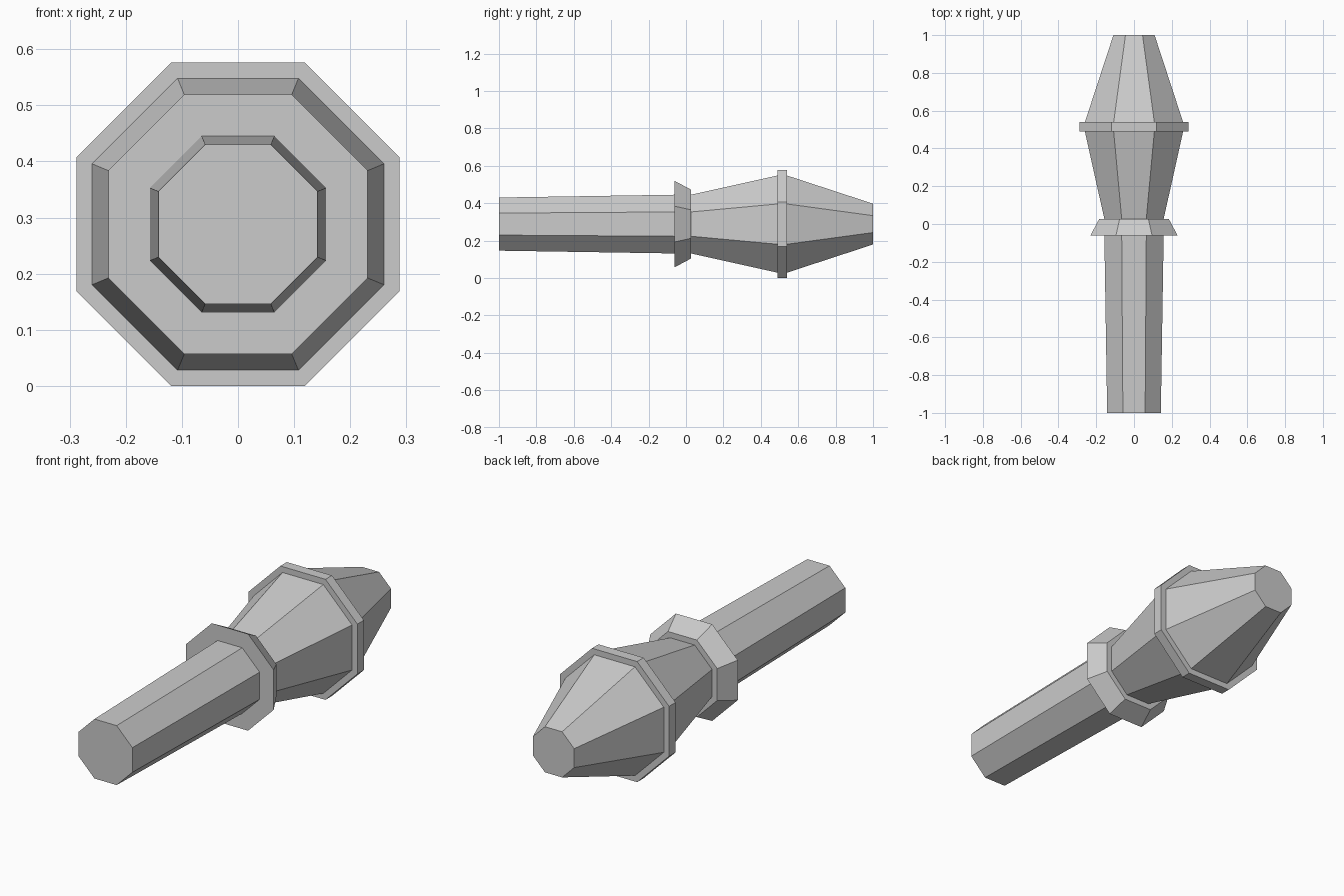
import bpy, bmesh, math

if "Cube" in bpy.data.objects:
    bpy.data.objects.remove(bpy.data.objects["Cube"])

SIDES = 8
CENTRE_Z = 0.288


def octagon_part(name, profile, cap_start=False, cap_end=False):
    """Sweep (y, apothem) pairs into an eight-sided body along the y axis."""
    bm = bmesh.new()
    rings = []
    for y, apothem in profile:
        r = apothem / math.cos(math.pi / SIDES)
        ring = []
        for i in range(SIDES):
            a = (i + 0.5) * 2 * math.pi / SIDES
            ring.append(bm.verts.new((r * math.cos(a), y, CENTRE_Z + r * math.sin(a))))
        rings.append(ring)
    for a, b in zip(rings, rings[1:]):
        for i in range(SIDES):
            j = (i + 1) % SIDES
            bm.faces.new((a[i], b[i], b[j], a[j]))
    if cap_start:
        bm.faces.new(rings[0])
    if cap_end:
        bm.faces.new(rings[-1][::-1])
    mesh = bpy.data.meshes.new(name)
    bm.to_mesh(mesh)
    bm.free()
    obj = bpy.data.objects.new(name, mesh)
    bpy.context.collection.objects.link(obj)
    return obj


# Slightly flared shaft with a flat front end
octagon_part("shaft", [(-1.0, 0.142), (-0.061, 0.157)], cap_start=True)

# Collar, wide at the shaft and narrowing towards the head
octagon_part("collar", [(-0.061, 0.157), (-0.061, 0.231), (0.027, 0.184), (0.027, 0.157)])

# Flaring rear half of the head
octagon_part("head_base", [(0.027, 0.157), (0.49, 0.26)])

# Raised band around the widest point
octagon_part("head_band", [(0.49, 0.26), (0.49, 0.288), (0.539, 0.288), (0.539, 0.26)])

# Tapering nose with a flat tip
octagon_part("nose", [(0.539, 0.26), (1.0, 0.109)], cap_end=True)
